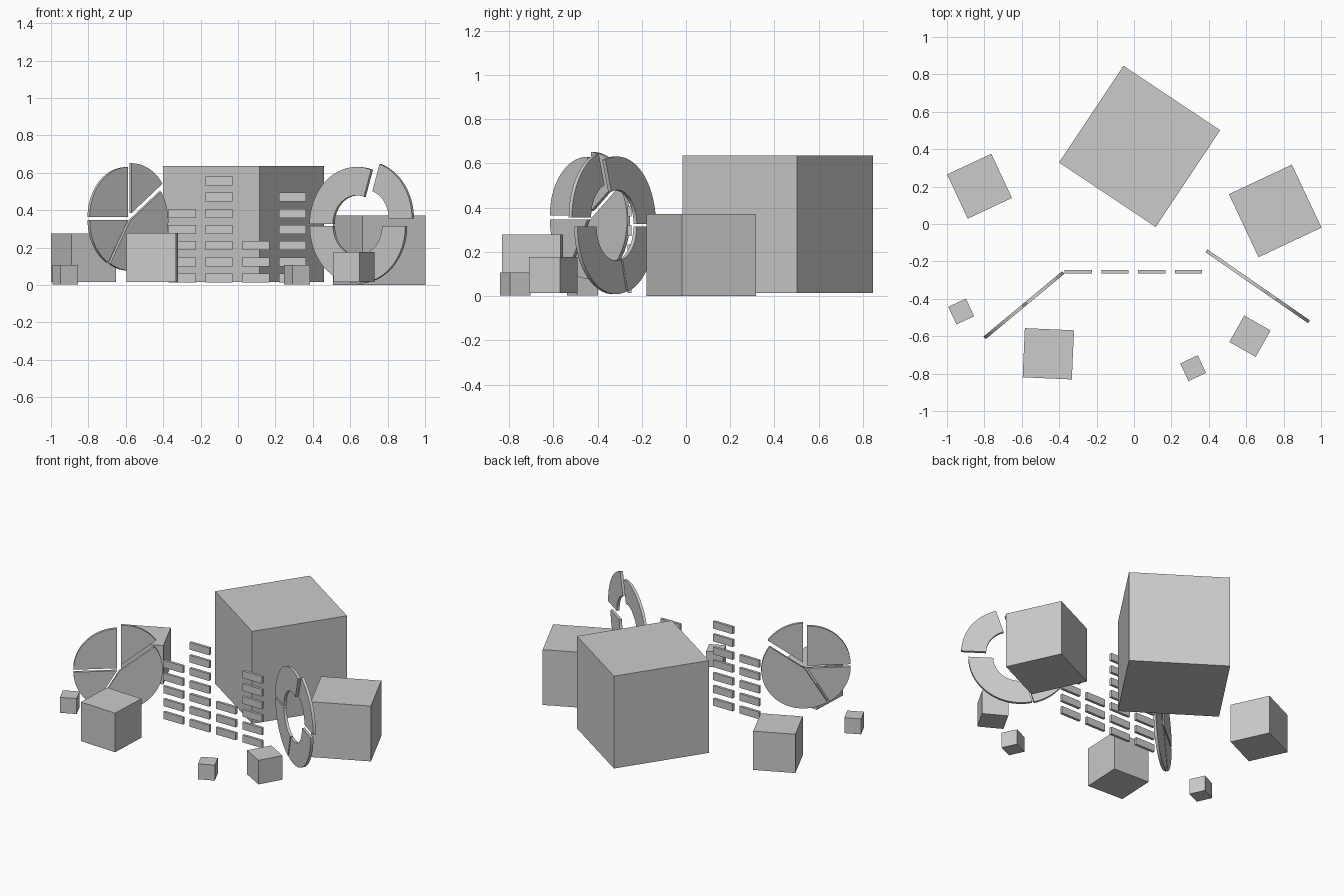
import bpy, bmesh
from math import radians, sin, cos, tan
from mathutils import Matrix, Vector

if "Cube" in bpy.data.objects:
    bpy.data.objects.remove(bpy.data.objects["Cube"])


def box(name, centre, size, angle=0):
    bm = bmesh.new()
    bmesh.ops.create_cube(bm, size=1, matrix=Matrix.Diagonal((*size, 1)))
    mesh = bpy.data.meshes.new(name)
    bm.to_mesh(mesh)
    bm.free()
    ob = bpy.data.objects.new(name, mesh)
    ob.location = centre
    ob.rotation_euler.z = radians(angle)
    bpy.context.collection.objects.link(ob)
    return ob


def sector(name, inner, outer, a0, a1, location, turn, thick=0.018):
    """Upright slice of a disc or ring, between two angles in degrees."""
    n = max(6, round((a1 - a0) / 4))
    bm = bmesh.new()
    rows = []
    for i in range(n + 1):
        a = radians(a0 + (a1 - a0) * i / n)
        rows.append([bm.verts.new((r * cos(a), -thick / 2, r * sin(a))) for r in (inner, outer)])
    for p, q in zip(rows, rows[1:]):
        bm.faces.new((p[0], p[1], q[1], q[0]))
    bmesh.ops.remove_doubles(bm, verts=bm.verts, dist=1e-5)
    ext = bmesh.ops.extrude_face_region(bm, geom=bm.faces[:], use_keep_orig=True)
    moved = [g for g in ext["geom"] if isinstance(g, bmesh.types.BMVert)]
    bmesh.ops.translate(bm, verts=moved, vec=Vector((0, thick, 0)))
    bmesh.ops.recalc_face_normals(bm, faces=bm.faces)
    mesh = bpy.data.meshes.new(name)
    bm.to_mesh(mesh)
    bm.free()
    ob = bpy.data.objects.new(name, mesh)
    ob.location = location
    ob.rotation_euler.z = radians(turn)
    bpy.context.collection.objects.link(ob)
    bpy.ops.object.select_all(action='DESELECT')
    ob.select_set(True)
    bpy.context.view_layer.objects.active = ob
    bpy.ops.object.shade_smooth_by_angle()


# Scattered cubes: x, y, base height, side, turn
for name, x, y, z, s, a in (
    ("large_cube", 0.03, 0.415, 0.015, 0.621, -33.7),
    ("back_left_cube", -0.826, 0.202, 0.015, 0.261, 25),
    ("right_cube", 0.755, 0.07, 0.0, 0.372, 25.2),
    ("small_left_cube", -0.924, -0.468, 0.003, 0.104, 25),
    ("front_left_cube", -0.458, -0.694, 0.015, 0.263, -2.5),
    ("front_right_cube", 0.62, -0.6, 0.015, 0.162, -29.5),
    ("small_front_cube", 0.316, -0.771, 0.003, 0.104, 25),
):
    box(name, (x, y, z + s / 2), (s, s, s), a)

# Bar chart made of stacked blocks
for c, count in enumerate((5, 7, 3, 6)):
    for r in range(count):
        box(f"bar_{c + 1}_block_{r + 1}", (-0.2975 + 0.1962 * c, -0.256, 0.037 + 0.0865 * r),
            (0.146, 0.018, 0.048))

# Exploded pie chart: x, z, start and end angle
TURN = 39.7
for i, (x, z, a0, a1) in enumerate(((-0.594, 0.364, 90, 180), (-0.575, 0.385, 36, 90),
                                    (-0.583, 0.343, -121, 36), (-0.594, 0.347, 180, 239))):
    y = -0.437 + (x + 0.592) * tan(radians(TURN))
    sector(f"pie_slice_{i + 1}", 0, 0.266, a0, a1, (x, y, z), TURN)

# Exploded ring chart
TURN = -34.7
for i, (x, z, a0, a1) in enumerate(((0.639, 0.325, 72, 180), (0.684, 0.355, 0, 72),
                                    (0.648, 0.315, -106, 0), (0.640, 0.314, 180, 254))):
    y = -0.332 + (x - 0.66) * tan(radians(TURN))
    sector(f"ring_segment_{i + 1}", 0.154, 0.306, a0, a1, (x, y, z), TURN)
